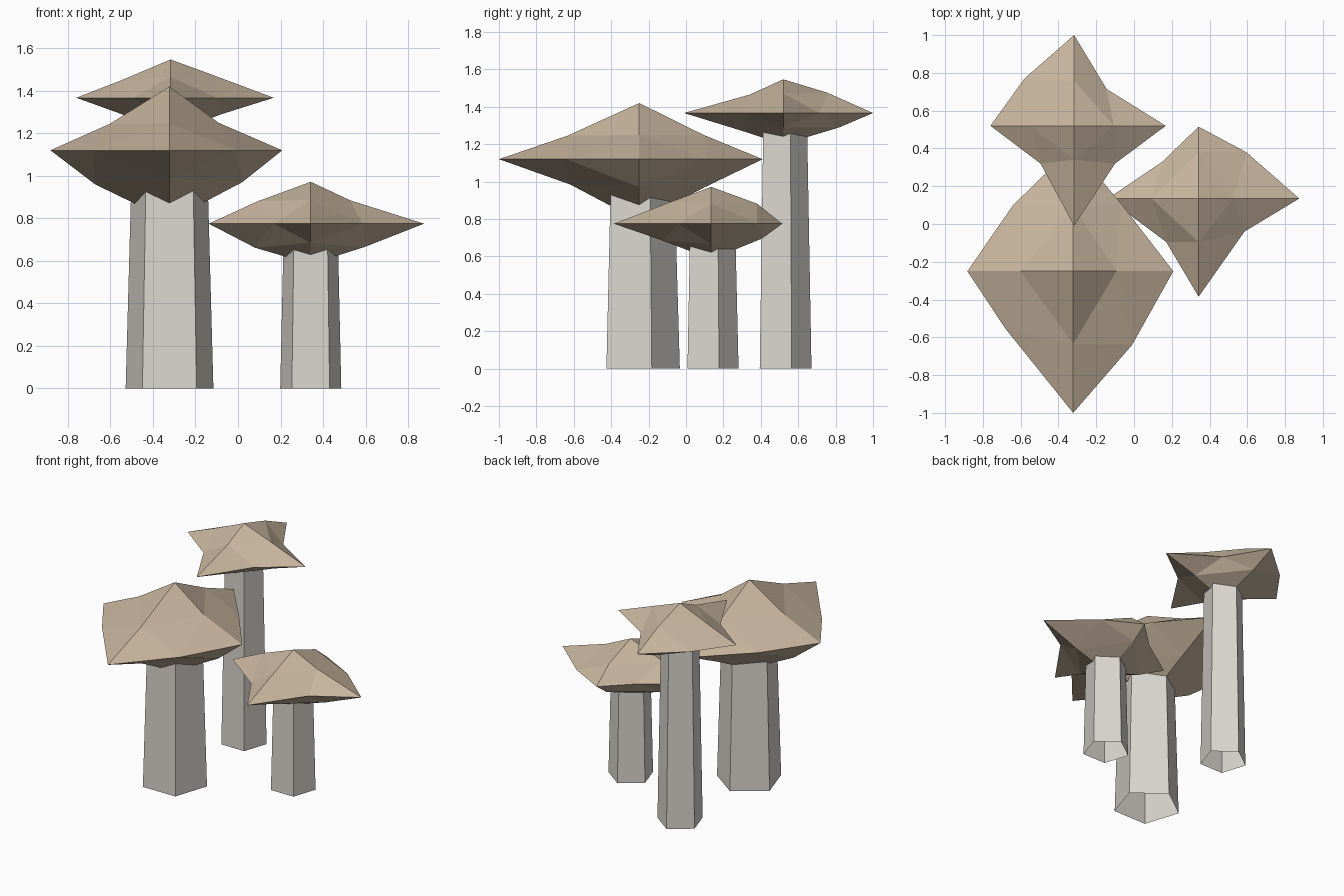
import bpy, bmesh
from math import sin, cos, pi
from mathutils import Vector

if "Cube" in bpy.data.objects:
    bpy.data.objects.remove(bpy.data.objects["Cube"])


def material(name, colour):
    m = bpy.data.materials.new(name)
    m.diffuse_color = (*colour, 1)
    m.use_nodes = True
    m.node_tree.nodes["Principled BSDF"].inputs["Base Color"].default_value = m.diffuse_color
    return m


CAP_MAT = material("cap_tan", (0.57, 0.46, 0.34))
STEM_MAT = material("stem_grey", (0.70, 0.67, 0.62))
DIRS = [Vector(d) for d in ((1, 0, 0), (0, 1, 0), (-1, 0, 0), (0, -1, 0))]


def add_object(name, bm, mat):
    mesh = bpy.data.meshes.new(name)
    bm.to_mesh(mesh)
    bm.free()
    mesh.materials.append(mat)
    ob = bpy.data.objects.new(name, mesh)
    bpy.context.collection.objects.link(ob)


def stem(name, centre, r0, r1, height):
    """Tapered five-sided tube, open at the ends, one corner to the back."""
    bm = bmesh.new()
    rings = [[bm.verts.new((centre[0] + r * cos(pi / 2 + i * 2 * pi / 5),
                            centre[1] + r * sin(pi / 2 + i * 2 * pi / 5), z))
              for i in range(5)] for r, z in ((r0, 0), (r1, height))]
    for i in range(5):
        j = (i + 1) % 5
        bm.faces.new((rings[0][i], rings[0][j], rings[1][j], rings[1][i]))
    add_object(name, bm, STEM_MAT)


def cap(name, centre, zs, tips, notches, upper, lower):
    """Octahedron split once. Lists run right, back, left, front:
    tip distances, rim points between tips (x, y), mid points (distance, z)."""
    top_z, rim_z, low_z = zs
    c = Vector((*centre, 0))
    up = Vector((0, 0, 1))
    bm = bmesh.new()
    tip = [bm.verts.new(c + d * t + up * rim_z) for d, t in zip(DIRS, tips)]
    notch = [bm.verts.new((x, y, rim_z)) for x, y in notches]
    for pole_z, mids, flip in ((top_z, upper, False), (low_z, lower, True)):
        pole = bm.verts.new(c + up * pole_z)
        mid = [bm.verts.new(c + d * r + up * z) for d, (r, z) in zip(DIRS, mids)]
        for i in range(4):
            j = (i + 1) % 4
            for f in ((pole, mid[i], mid[j]), (mid[i], tip[i], notch[i]),
                      (mid[i], notch[i], mid[j]), (mid[j], notch[i], tip[j])):
                bm.faces.new(f[::-1] if flip else f)
    add_object(name, bm, CAP_MAT)


# Wide front mushroom
stem("wide_stem", (-0.322, -0.25), 0.217, 0.188, 1.0)
cap("wide_cap", (-0.322, -0.25), (1.42, 1.12, 0.79), (0.53, 0.66, 0.56, 0.75),
    ((-0.07, 0.11), (-0.64, 0.10), (-0.68, -0.555), (-0.01, -0.64)),
    ((0.23, 1.25), (0.344, 1.25), (0.28, 1.245), (0.385, 1.245)),
    ((0.342, 0.97), (0.35, 0.97), (0.35, 0.96), (0.37, 0.985)))

# Tall back mushroom
stem("tall_stem", (-0.317, 0.518), 0.153, 0.129, 1.32)
cap("tall_cap", (-0.317, 0.52), (1.547, 1.367, 1.20), (0.485, 0.48, 0.443, 0.53),
    ((-0.145, 0.715), (-0.58, 0.77), (-0.495, 0.32), (-0.10, 0.32)),
    ((0.21, 1.47), (0.237, 1.475), (0.23, 1.45), (0.18, 1.465)),
    ((0.24, 1.29), (0.30, 1.29), (0.23, 1.29), (0.20, 1.265)))

# Short right mushroom
stem("short_stem", (0.342, 0.13), 0.151, 0.134, 0.72)
cap("short_cap", (0.342, 0.135), (0.972, 0.775, 0.585), (0.533, 0.38, 0.48, 0.52),
    ((0.595, 0.38), (0.15, 0.33), (0.17, -0.095), (0.585, -0.04)),
    ((0.185, 0.885), (0.245, 0.882), (0.25, 0.88), (0.23, 0.887)),
    ((0.252, 0.665), (0.27, 0.695), (0.262, 0.662), (0.26, 0.685)))
